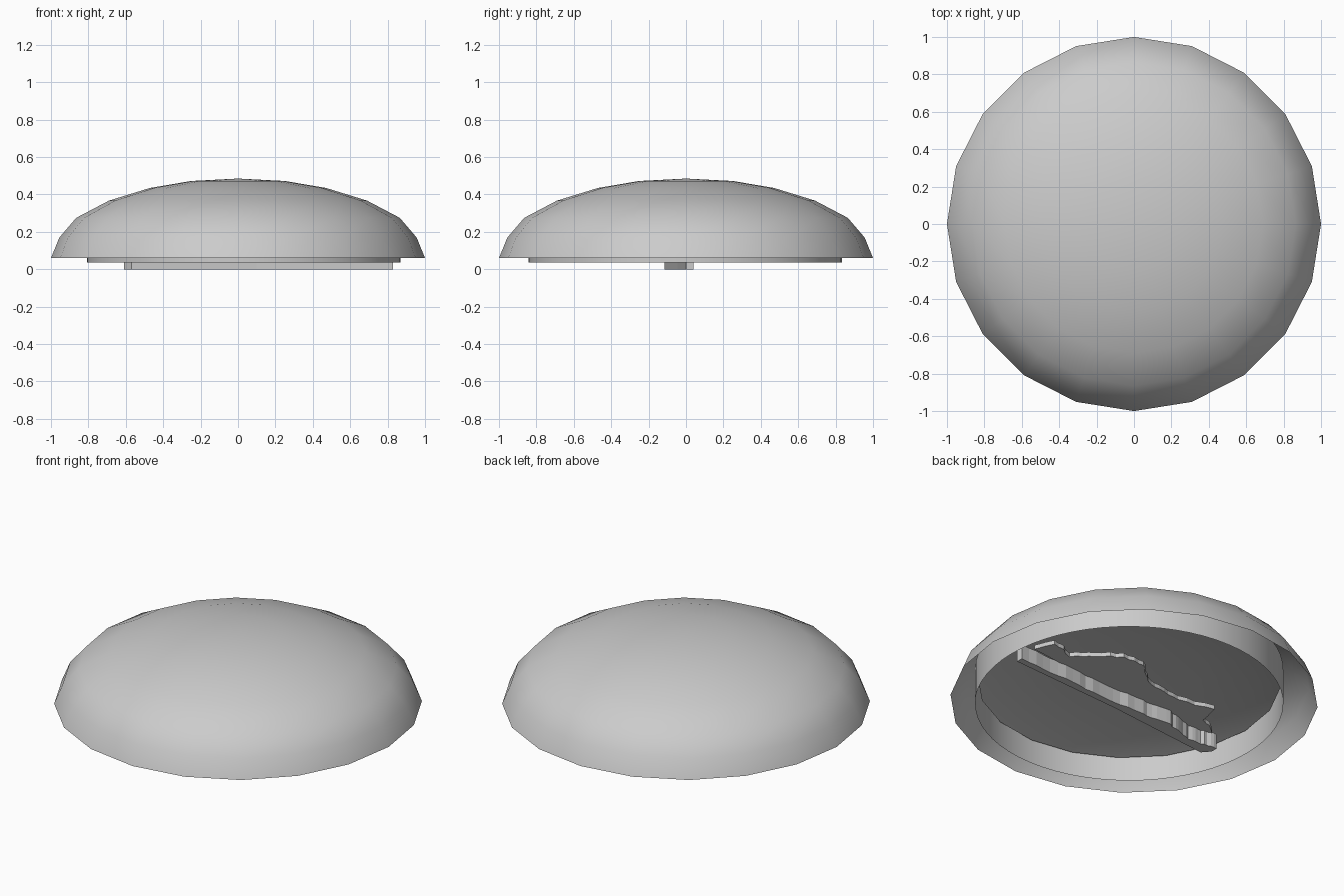
import bpy, bmesh, math, random

cube = bpy.data.objects.get("Cube")
if cube:
    bpy.data.objects.remove(cube, do_unlink=True)

random.seed(4)
grey = bpy.data.materials.new("plain grey")
grey.use_nodes = True
colour = (0.6, 0.6, 0.6, 1)
grey.diffuse_color = colour
grey.node_tree.nodes["Principled BSDF"].inputs["Base Color"].default_value = colour


def finish(bm, name, angle):
    mesh = bpy.data.meshes.new(name)
    bm.to_mesh(mesh)
    bm.free()
    mesh.materials.append(grey)
    obj = bpy.data.objects.new(name, mesh)
    bpy.context.collection.objects.link(obj)
    bpy.ops.object.select_all(action="DESELECT")
    obj.select_set(True)
    bpy.context.view_layer.objects.active = obj
    if angle:
        bpy.ops.object.shade_smooth_by_angle(angle=math.radians(angle))
    return obj


def lathe(name, profile, sides, centre=(0, 0), angle=60):
    """Open shell of revolution; a zero radius closes to a point."""
    bm = bmesh.new()
    rings = []
    for r, z in profile:
        count = sides if r else 1
        rings.append([bm.verts.new((centre[0] + r * math.cos(math.tau * i / sides),
                                    centre[1] + r * math.sin(math.tau * i / sides), z))
                      for i in range(count)])
    for low, high in zip(rings, rings[1:]):
        for i in range(sides):
            j = (i + 1) % sides
            if len(high) == 1:
                bm.faces.new((low[i], low[j], high[0]))
            else:
                bm.faces.new((low[i], low[j], high[j], high[i]))
    return finish(bm, name, angle)


def slab(name, outline, bottom, top):
    """Vertical extrusion of a flat outline."""
    bm = bmesh.new()
    face = bm.faces.new([bm.verts.new((x, y, bottom)) for x, y in outline])
    new = bmesh.ops.extrude_face_region(bm, geom=[face])["geom"]
    verts = [v for v in new if isinstance(v, bmesh.types.BMVert)]
    bmesh.ops.translate(bm, verts=verts, vec=(0, 0, top - bottom))
    bmesh.ops.recalc_face_normals(bm, faces=bm.faces)
    return finish(bm, name, 0)


def roughen(points, steps, amount):
    """Subdivide a path and jitter it sideways."""
    path = []
    for (ax, ay), (bx, by) in zip(points, points[1:]):
        for k in range(steps):
            t = k / steps
            path.append((ax + (bx - ax) * t,
                         ay + (by - ay) * t + random.uniform(-amount, amount)))
    return path + [points[-1]]


# Outer dome, faceted in outline
lathe("dome_shell", [(1, 0.06), (0.955, 0.17), (0.865, 0.275), (0.69, 0.367),
                     (0.47, 0.435), (0.25, 0.472), (0, 0.485)], 20)

# Thin collar and recessed ceiling beneath the dome
hub = (0.03, -0.005)
lathe("collar", [(0.838, 0.035), (0.838, 0.25)], 64, hub)
lathe("ceiling", [(0.825, 0.17), (0.7, 0.2), (0.4, 0.225), (0, 0.235)], 20, hub)

# Ragged keel hanging below the collar
upper = roughen([(0.83, 0.045), (0.4, 0.015), (0, 0), (-0.25, 0.01),
                 (-0.45, -0.05), (-0.61, -0.03)], 8, 0.008)
lower = [(-0.61, -0.07), (-0.57, -0.115), (0.1, -0.045), (0.83, 0)]
slab("keel", upper + lower, 0, 0.09)

# Ragged plate above the keel
coast = roughen([(0.75, 0.05), (0.7, 0.17), (0.55, 0.12), (0.45, 0.2), (0.32, 0.3),
                 (0.18, 0.3), (0.08, 0.2), (-0.05, 0.15), (-0.2, 0.14),
                 (-0.42, 0.17), (-0.45, 0.06), (-0.58, -0.03)], 4, 0.012)
slab("keel_plate", coast + [(-0.55, -0.09), (0.1, -0.03)], 0.085, 0.11)
